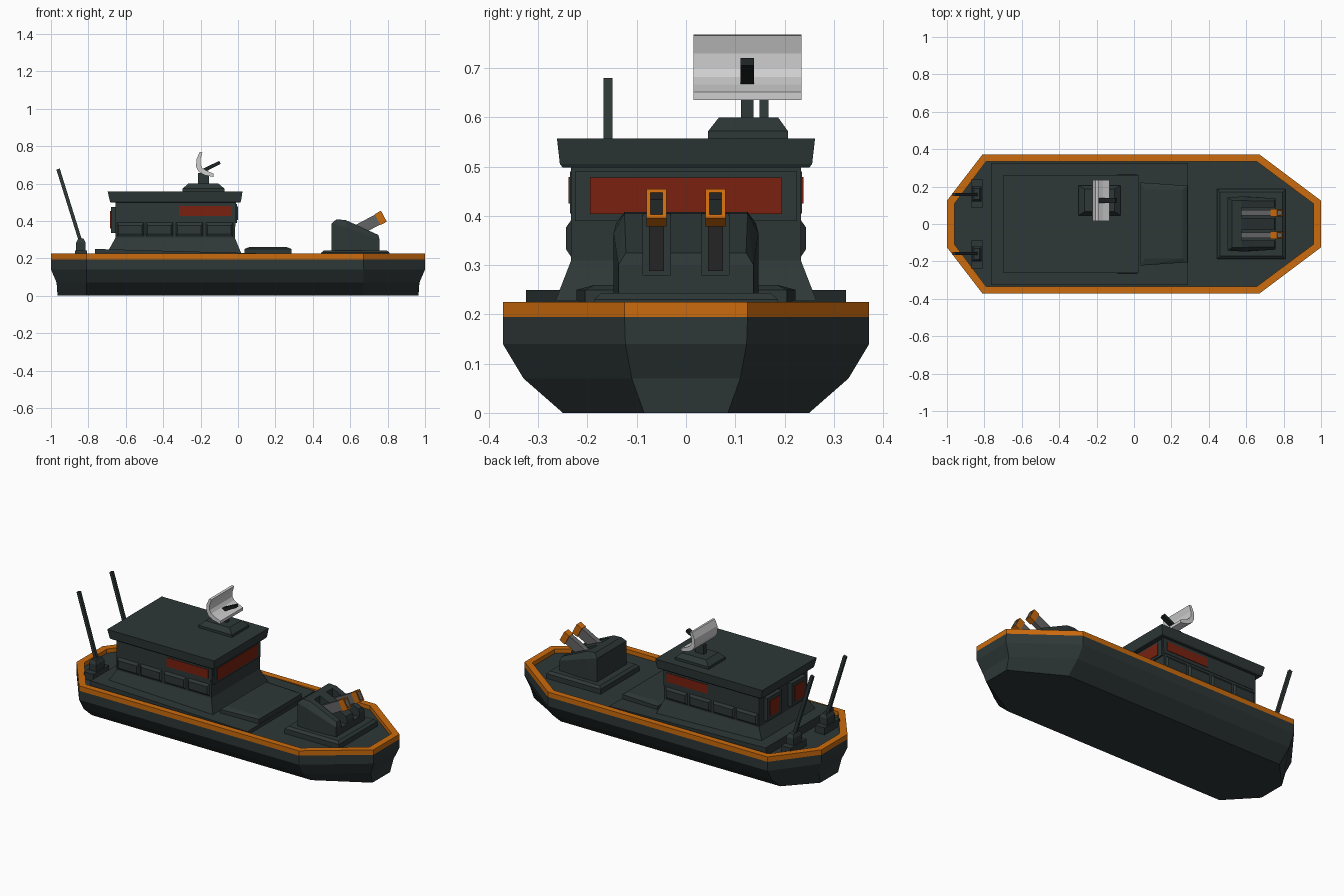
import bpy, bmesh, math
from mathutils import Matrix, Vector

if "Cube" in bpy.data.objects:
    bpy.data.objects.remove(bpy.data.objects["Cube"])


def mat(name, rgb):
    m = bpy.data.materials.new(name)
    m.diffuse_color = (*rgb, 1)
    m.use_nodes = True
    m.node_tree.nodes["Principled BSDF"].inputs["Base Color"].default_value = m.diffuse_color
    return m


GREY_GREEN = mat("dark grey green", (0.027, 0.038, 0.038))
ORANGE = mat("orange", (0.60, 0.145, 0.004))
RED = mat("dark red glass", (0.19, 0.0155, 0.005))
LIGHT = mat("light grey", (0.62, 0.62, 0.62))
STEEL = mat("steel grey", (0.13, 0.13, 0.13))
BLACK = mat("near black", (0.012, 0.016, 0.017))


def finish(name, bm, *mats):
    bmesh.ops.recalc_face_normals(bm, faces=bm.faces[:])
    me = bpy.data.meshes.new(name)
    bm.to_mesh(me)
    bm.free()
    for m in mats:
        me.materials.append(m)
    ob = bpy.data.objects.new(name, me)
    bpy.context.collection.objects.link(ob)
    return ob


def solid(name, pts, m):
    """Convex solid around a few points."""
    bm = bmesh.new()
    for p in pts:
        bm.verts.new(p)
    res = bmesh.ops.convex_hull(bm, input=bm.verts[:])
    junk = {v for v in res["geom_interior"] if isinstance(v, bmesh.types.BMVert)}
    bmesh.ops.delete(bm, geom=list(junk), context='VERTS')
    bmesh.ops.dissolve_limit(bm, angle_limit=0.01, verts=bm.verts[:], edges=bm.edges[:])
    return finish(name, bm, m)


def rect(x0, x1, y0, y1, z):
    return [(x, y, z) for x in (x0, x1) for y in (y0, y1)]


def box(name, x0, x1, y0, y1, z0, z1, m=GREY_GREEN):
    return solid(name, rect(x0, x1, y0, y1, z0) + rect(x0, x1, y0, y1, z1), m)


def prism(name, prof, y0, y1, m):
    """Side profile (x, z) extruded along y."""
    bm = bmesh.new()
    a = [bm.verts.new((x, y0, z)) for x, z in prof]
    b = [bm.verts.new((x, y1, z)) for x, z in prof]
    n = len(prof)
    bm.faces.new(a)
    bm.faces.new(b[::-1])
    for i in range(n):
        j = (i + 1) % n
        bm.faces.new((a[i], a[j], b[j], b[i]))
    return finish(name, bm, m)


# hull: eight-sided rings (end x, stern bend, bow bend, half width, end half width, z)
rings = [(0.965, -0.81, 0.67, 0.25, 0.085, 0.0),
         (0.97, -0.81, 0.67, 0.33, 0.11, 0.07),
         (1.0, -0.81, 0.67, 0.372, 0.123, 0.14),
         (1.0, -0.81, 0.67, 0.372, 0.125, 0.195),
         (1.0, -0.81, 0.67, 0.372, 0.125, 0.225),
         (0.96, -0.79, 0.655, 0.335, 0.108, 0.225),
         (0.96, -0.79, 0.655, 0.335, 0.108, 0.20)]
bm = bmesh.new()
loops = []
for e, s, b, w, h, z in rings:
    half = [(-e, h), (s, w), (b, w), (e, h)]
    pts = half + [(x, -y) for x, y in reversed(half)]
    loops.append([bm.verts.new((x, y, z)) for x, y in pts])
for k in range(len(loops) - 1):
    for i in range(8):
        j = (i + 1) % 8
        f = bm.faces.new((loops[k][i], loops[k][j], loops[k + 1][j], loops[k + 1][i]))
        f.material_index = 1 if k >= 3 else 0
bm.faces.new(loops[0])
bm.faces.new(loops[-1])
finish("hull", bm, GREY_GREEN, ORANGE)

# raised sloping deck and front hatch
prism("raised_deck", [(-0.765, 0.19), (0.29, 0.19), (0.29, 0.222), (-0.765, 0.25)],
      -0.325, 0.325, GREY_GREEN)
solid("deck_hatch", [(x, s * (w - i), z) for x, w in ((0.035, 0.222), (0.285, 0.205))
                     for s in (-1, 1) for z, i in ((0.21, 0), (0.25, 0))]
      + [(x, s * 0.185, 0.26) for x in (0.06, 0.26) for s in (-1, 1)], GREY_GREEN)

# cabin
solid("cabin_skirt", rect(-0.705, 0.02, -0.268, 0.268, 0.22)
      + rect(-0.655, -0.017, -0.233, 0.233, 0.31), GREY_GREEN)
solid("cabin", rect(-0.655, -0.017, -0.233, 0.233, 0.30)
      + rect(-0.655, -0.01, -0.234, 0.234, 0.51), GREY_GREEN)
solid("cabin_roof", rect(-0.682, 0.012, -0.25, 0.25, 0.498)
      + rect(-0.685, 0.016, -0.256, 0.256, 0.505)
      + rect(-0.697, 0.024, -0.262, 0.262, 0.557), GREY_GREEN)
box("windshield_frame", -0.02, -0.005, -0.225, 0.225, 0.39, 0.49)
box("windshield", -0.01, -0.001, -0.195, 0.195, 0.404, 0.478, RED)
for s in (-1, 1):
    # bulged side panels
    for x in (-0.65, -0.495, -0.335, -0.175):
        solid("side_panel",
              [(px, s * 0.23, pz) for px in (x, x + 0.15) for pz in (0.312, 0.396)]
              + [(px, s * 0.244, pz) for px in (x + 0.012, x + 0.138)
                 for pz in (0.333, 0.376)], GREY_GREEN)
    ya, yb = sorted((s * 0.23, s * 0.236))
    box("side_window_frame", -0.64, -0.02, ya, yb, 0.405, 0.49)
    ya, yb = sorted((s * 0.231, s * 0.239))
    box("side_window", -0.315, -0.035, ya, yb, 0.425, 0.479, RED)
    # rear windows
    c = s * 0.117
    box("rear_window_frame", -0.68, -0.65, c - 0.07, c + 0.07, 0.335, 0.475)
    box("rear_window", -0.684, -0.677, c - 0.045, c + 0.045, 0.36, 0.452, RED)

    # aerials
    box("aerial_plate", -0.872, -0.808, s * 0.163 - 0.075, s * 0.163 + 0.075, 0.19, 0.243)
    solid("aerial_mount", rect(-0.865, -0.815, s * 0.16 - 0.04, s * 0.16 + 0.04, 0.24)
          + rect(-0.865, -0.815, s * 0.16 - 0.04, s * 0.16 + 0.04, 0.285)
          + rect(-0.855, -0.825, s * 0.16 - 0.03, s * 0.16 + 0.03, 0.305), GREY_GREEN)
    prism("aerial", [(-0.848, 0.28), (-0.830, 0.285), (-0.953, 0.680), (-0.971, 0.674)],
          s * 0.158 - 0.009, s * 0.158 + 0.009, GREY_GREEN)

# radar
solid("radar_base", rect(-0.297, -0.072, 0.045, 0.207, 0.55)
      + rect(-0.297, -0.072, 0.045, 0.207, 0.572)
      + rect(-0.265, -0.105, 0.067, 0.187, 0.60), GREY_GREEN)
box("radar_post", -0.215, -0.155, 0.112, 0.137, 0.595, 0.655)
outer = [(-0.205, 0.768), (-0.222, 0.73), (-0.224, 0.69), (-0.21, 0.663),
         (-0.18, 0.645), (-0.13, 0.635)]
inner = [(-0.13, 0.652), (-0.165, 0.667), (-0.19, 0.682), (-0.201, 0.70),
         (-0.201, 0.73), (-0.19, 0.766)]
prism("radar_dish", outer + inner, 0.015, 0.235, LIGHT)
prism("radar_feed", [(-0.19, 0.663), (-0.18, 0.66), (-0.093, 0.705),
                     (-0.10, 0.721), (-0.19, 0.678)], 0.111, 0.138, BLACK)

# gun turret
solid("turret_plate", rect(0.445, 0.81, -0.187, 0.187, 0.19)
      + rect(0.445, 0.81, -0.187, 0.187, 0.23)
      + rect(0.46, 0.795, -0.172, 0.172, 0.243), GREY_GREEN)
turret_pts = []
for s in (-1, 1):
    turret_pts += [(x, s * y, z) for x, y, z in (
        (0.50, 0.142, 0.235), (0.50, 0.142, 0.385), (0.525, 0.125, 0.408),
        (0.575, 0.125, 0.405), (0.58, 0.147, 0.365), (0.60, 0.147, 0.235),
        (0.75, 0.122, 0.325), (0.757, 0.137, 0.30), (0.757, 0.137, 0.235))]
turret = solid("turret", turret_pts, GREY_GREEN)

ANGLE = math.radians(28)
for s in (-1, 1):
    # slot for each barrel
    cut = box("slot_cutter", 0.575, 0.85, s * 0.059 - 0.028, s * 0.059 + 0.028, 0.28, 0.5)
    cut.hide_render = True
    cut.display_type = 'WIRE'
    mod = turret.modifiers.new("slot", 'BOOLEAN')
    mod.operation = 'DIFFERENCE'
    mod.solver = 'EXACT'
    mod.object = cut
    # barrel and hollow muzzle, tilted up about the muzzle end
    place = Matrix.Translation((0.78, s * 0.06, 0.425)) @ Matrix.Rotation(-ANGLE, 4, 'Y')
    barrel = box("gun_barrel", -0.235, -0.032, -0.015, 0.015, -0.03, 0.03, STEEL)
    barrel.data.transform(place)
    bm = bmesh.new()
    bmesh.ops.create_cube(bm, size=1, matrix=Matrix.Translation((-0.019, 0, 0))
                          @ Matrix.Diagonal((0.038, 0.04, 0.066, 1)))
    bm.normal_update()
    end = max(bm.faces, key=lambda f: f.normal.x)
    bmesh.ops.inset_region(bm, faces=[end], thickness=0.011)
    pit = bmesh.ops.extrude_discrete_faces(bm, faces=[end])["faces"][0]
    bmesh.ops.translate(bm, verts=pit.verts[:], vec=Vector((-0.03, 0, 0)))
    for e in pit.edges:
        for f in e.link_faces:
            f.material_index = 1
    pit.material_index = 2
    finish("gun_muzzle", bm, ORANGE, STEEL, BLACK).data.transform(place)
